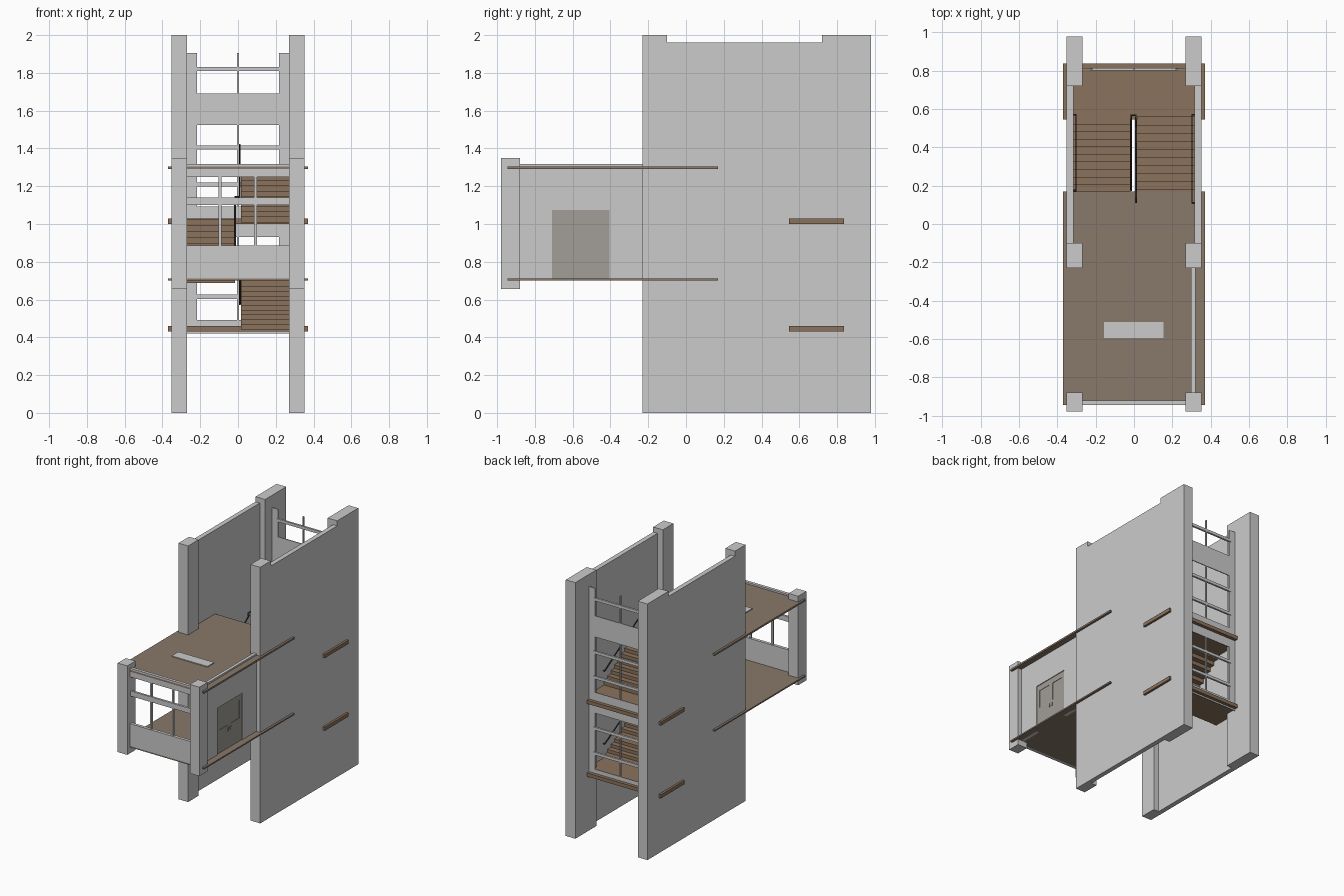
import bpy, bmesh

if "Cube" in bpy.data.objects:
    bpy.data.objects.remove(bpy.data.objects["Cube"])


def material(name, color):
    m = bpy.data.materials.new(name)
    m.diffuse_color = (*color, 1)
    m.use_nodes = True
    m.node_tree.nodes["Principled BSDF"].inputs["Base Color"].default_value = m.diffuse_color
    return m


WOOD = material("wood", (0.26, 0.17, 0.107))
FLOOR = material("floor_covering", (0.25, 0.19, 0.145))
DOOR = material("door_paint", (0.36, 0.34, 0.31))
DARK = material("handrail_dark", (0.06, 0.045, 0.035))


def boxes(name, ranges, mat=None):
    """One object made of boxes given as (x0, x1, y0, y1, z0, z1)."""
    bm = bmesh.new()
    for r in ranges:
        vs = bmesh.ops.create_cube(bm, size=1)["verts"]
        for v in vs:
            for i in range(3):
                a, b = r[2 * i], r[2 * i + 1]
                v.co[i] = (a + b) / 2 + v.co[i] * (b - a)
    return finish(name, bm, mat)


def prism(name, profile, axis, a, b, mat=None):
    """Extrude a 2D profile; axis 'x' takes (y, z), axis 'z' takes (x, y)."""
    bm = bmesh.new()
    place = (lambda p, t: (t, *p)) if axis == "x" else (lambda p, t: (*p, t))
    f = bm.faces.new([bm.verts.new(place(p, a)) for p in profile])
    new = bmesh.ops.extrude_face_region(bm, geom=[f])["geom"]
    for v in new:
        if isinstance(v, bmesh.types.BMVert):
            v.co["xyz".index(axis)] = b
    bmesh.ops.recalc_face_normals(bm, faces=bm.faces)
    return finish(name, bm, mat)


def finish(name, bm, mat):
    me = bpy.data.meshes.new(name)
    bm.to_mesh(me)
    bm.free()
    ob = bpy.data.objects.new(name, me)
    bpy.context.collection.objects.link(ob)
    if mat:
        me.materials.append(mat)
    return ob


def rail(name, points):
    cu = bpy.data.curves.new(name, "CURVE")
    cu.dimensions = "3D"
    cu.bevel_depth = 0.005
    cu.bevel_resolution = 1
    cu.use_fill_caps = True
    sp = cu.splines.new("POLY")
    sp.points.add(len(points) - 1)
    for p, co in zip(sp.points, points):
        p.co = (*co, 1)
    cu.materials.append(DARK)
    bpy.context.collection.objects.link(bpy.data.objects.new(name, cu))


# Tower side walls with their thicker end piers, and the box corner posts
for side, s in (("left", -1), ("right", 1)):
    xs = sorted((0.27 * s, 0.353 * s))
    wx = sorted((0.316 * s, 0.353 * s))
    boxes(side + "_front_pier", [(*xs, -0.23, -0.10, 0, 2)])
    boxes(side + "_back_pier", [(*xs, 0.72, 0.98, 0, 2)])
    boxes(side + "_tower_wall", [(*wx, -0.10, 0.72, 0, 1.96)])
    boxes(side + "_box_post", [(*xs, -0.98, -0.88, 0.655, 1.35)])

# Floor and roof slabs of the projecting box
boxes("box_floor", [(-0.37, 0.37, -0.945, 0.17, 0.70, 0.711)], FLOOR)
boxes("box_roof", [(-0.37, 0.37, -0.945, 0.17, 1.291, 1.305)], FLOOR)
boxes("ceiling_light", [(-0.157, 0.153, -0.595, -0.512, 1.282, 1.312)])

# Front window wall of the box
boxes("box_front_wall", [(-0.27, 0.27, -0.945, -0.921, 0.70, 0.885),
                         (-0.27, 0.27, -0.945, -0.921, 1.25, 1.318)])
boxes("box_window_bars",
      [(-0.27, 0.27, -0.942, -0.925, 1.10, 1.14)] +
      [(x - 0.007, x + 0.007, -0.94, -0.926, 0.885, 1.25) for x in (-0.095, 0.093)])

# Right wall of the box around the door opening
X0, X1 = 0.297, 0.321
boxes("box_right_wall", [(X0, X1, -0.88, -0.71, 0.70, 1.318),
                         (X0, X1, -0.405, -0.23, 0.70, 1.318),
                         (X0, X1, -0.71, -0.405, 1.075, 1.318)])

# Double door: frame members, recessed panes, handles
D0, D1 = X0 + 0.005, X1 - 0.006
boxes("double_door", [(D0, D1, -0.71, -0.405, 0.711, 0.89),
                      (D0, D1, -0.71, -0.405, 1.03, 1.075)] +
      [(D0, D1, a, b, 0.89, 1.03) for a, b in
       ((-0.71, -0.682), (-0.578, -0.537), (-0.433, -0.405))], DOOR)
boxes("door_panes", [(D0 + 0.003, D1 - 0.003, a, b, 0.89, 1.03) for a, b in
                     ((-0.682, -0.578), (-0.537, -0.433))], DOOR)
boxes("door_handles", [(D0 - 0.005, D1 + 0.005, y - 0.005, y + 0.005, 0.845, 0.872)
                       for y in (-0.572, -0.543)], DOOR)

# Back window wall: thin jambs and spandrels, with glazing bars
Y0, Y1 = 0.804, 0.811
frame = [(-0.28, -0.217, Y0, Y1, 0.42, 1.905), (0.217, 0.28, Y0, Y1, 0.42, 1.905)]
frame += [(-0.217, 0.217, Y0, Y1, a, b) for a, b in
          ((0.42, 0.492), (0.93, 1.092), (1.525, 1.69))]
boxes("back_window_wall", frame)
boxes("back_window_bars",
      [(-0.23, 0.23, 0.80, 0.815, z - 0.011, z + 0.011)
       for z in (0.615, 0.81, 1.21, 1.405, 1.82)] +
      [(-0.005, 0.005, 0.801, 0.814, a, b) for a, b in
       ((0.49, 0.93), (1.09, 1.525), (1.69, 1.905))])

# Stair landings
for name, z in (("lower_landing", 0.432), ("upper_landing", 1.0)):
    boxes(name, [(-0.37, 0.37, 0.545, 0.837, z, z + 0.028)], WOOD)


# Stair flights: stepped above and below
def flight(name, x0, x1, y0, y1, z0, z1, n):
    run, rise = (y1 - y0) / n, (z1 - z0) / n
    top, low = [], []
    for i in range(n):
        ya, yb, z = y0 + run * i, y0 + run * (i + 1), z0 + rise * (i + 1)
        top += [(ya, z), (yb, z)]
        low += [(ya, z - 1.7 * rise), (yb, z - 1.7 * rise)]
    prism(name, top + low[::-1], "x", x0, x1, WOOD)


flight("lower_right_flight", 0.015, 0.316, 0.56, 0.14, 0.46, 0.708, 10)
flight("left_flight", -0.316, -0.017, 0.165, 0.56, 0.711, 1.026, 10)
flight("upper_right_flight", 0.015, 0.316, 0.56, 0.14, 1.028, 1.302, 10)

# Handrails fixed to the walls
H = 0.115


def wall_rail(name, s, z0, z1, y0, y1):
    rail(name, [(0.317 * s, y0, z0), (0.303 * s, y0, z0),
                (0.303 * s, y1, z1), (0.317 * s, y1, z1)])


wall_rail("lower_right_wall_rail", 1, 0.46 + H, 0.71 + H, 0.57, 0.11)
wall_rail("left_wall_rail", -1, 0.72 + H, 1.03 + H, 0.175, 0.57)
wall_rail("upper_right_wall_rail", 1, 1.03 + H, 1.305 + H, 0.57, 0.11)

# Inner handrails along the stairwell, turning back at the landing
rail("lower_inner_rail", [(0.01, 0.57, 0.46 + H), (0.01, 0.53, 0.475 + H),
                          (0.01, 0.15, 0.71 + H), (0.01, 0.11, 0.71 + H)])
rail("upper_inner_rail", [(-0.015, 0.175, 0.72 + H), (-0.015, 0.54, 1.01 + H),
                          (-0.015, 0.568, 1.03 + H), (0.01, 0.568, 1.03 + H),
                          (0.01, 0.54, 1.045 + H), (0.01, 0.15, 1.305 + H),
                          (0.01, 0.11, 1.305 + H)])
